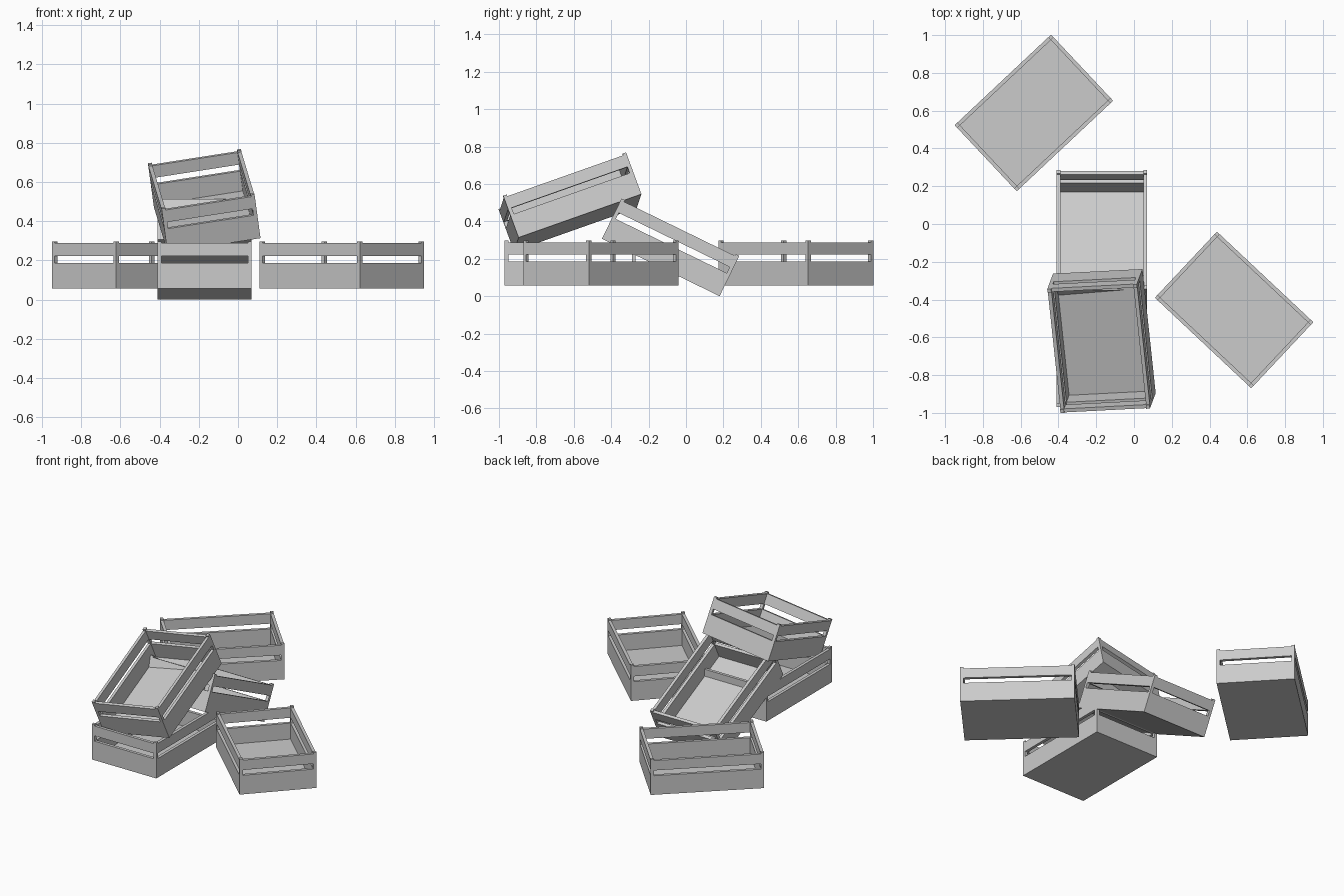
import bpy, bmesh
from math import radians
from mathutils import Matrix, Vector

if "Cube" in bpy.data.objects:
    bpy.data.objects.remove(bpy.data.objects["Cube"])

W, L = 0.48, 0.70          # crate width (x) and length (y)
WALL_H, POST_H = 0.23, 0.24
T = 0.02                   # post and board thickness
SLOT = (0.128, 0.164)      # gap between lower and upper boards


def box(bm, x, y, z):
    """Add a box from (min, max) ranges."""
    size = [b - a for a, b in (x, y, z)]
    mid = [(a + b) / 2 for a, b in (x, y, z)]
    bmesh.ops.create_cube(bm, size=1, matrix=Matrix.Translation(mid) @ Matrix.Diagonal((*size, 1)))


def crate_mesh():
    bm = bmesh.new()
    w, l = W / 2, L / 2
    # floor
    box(bm, (-w + T, w - T), (-l + T, l - T), (0, T))
    for s in (-1, 1):
        xr = sorted((s * w, s * (w - T)))
        yr = sorted((s * l, s * (l - T)))
        # side and end boards, split by the hand slot
        for z in ((0, SLOT[0]), (SLOT[1], WALL_H)):
            box(bm, xr, (-l + T, l - T), z)
            box(bm, (-w + T, w - T), yr, z)
        # corner posts
        for t in (-1, 1):
            box(bm, xr, sorted((t * l, t * (l - T))), (0, POST_H))
    mesh = bpy.data.meshes.new("crate")
    bm.to_mesh(mesh)
    bm.free()
    return mesh


mesh = crate_mesh()


def place(name, loc, rot):
    ob = bpy.data.objects.new(name, mesh)
    ob.matrix_world = Matrix.Translation(loc) @ rot.to_4x4()
    bpy.context.collection.objects.link(ob)


# top crate leans in two directions: build its axes from width and length
long_axis = Vector((-0.070, 0.657, 0.232)).normalized()
wide_axis = Vector((0.470, 0.024, 0.073))
wide_axis = (wide_axis - long_axis * wide_axis.dot(long_axis)).normalized()
up_axis = wide_axis.cross(long_axis)
top_rot = Matrix((wide_axis, long_axis, up_axis)).transposed()

# the pile of crates
place("back_left_crate", (-0.53, 0.588, 0.058), Matrix.Rotation(radians(-46.8), 3, 'Z'))
place("right_crate", (0.53, -0.455, 0.058), Matrix.Rotation(radians(46.8), 3, 'Z'))
place("front_crate", (-0.17, -0.62, 0.058), Matrix.Identity(3))
place("leaning_crate", (-0.17, -0.135, 0.1535), Matrix.Rotation(radians(-26), 3, 'X'))
place("top_crate", (-0.157, -0.579, 0.393), top_rot)
